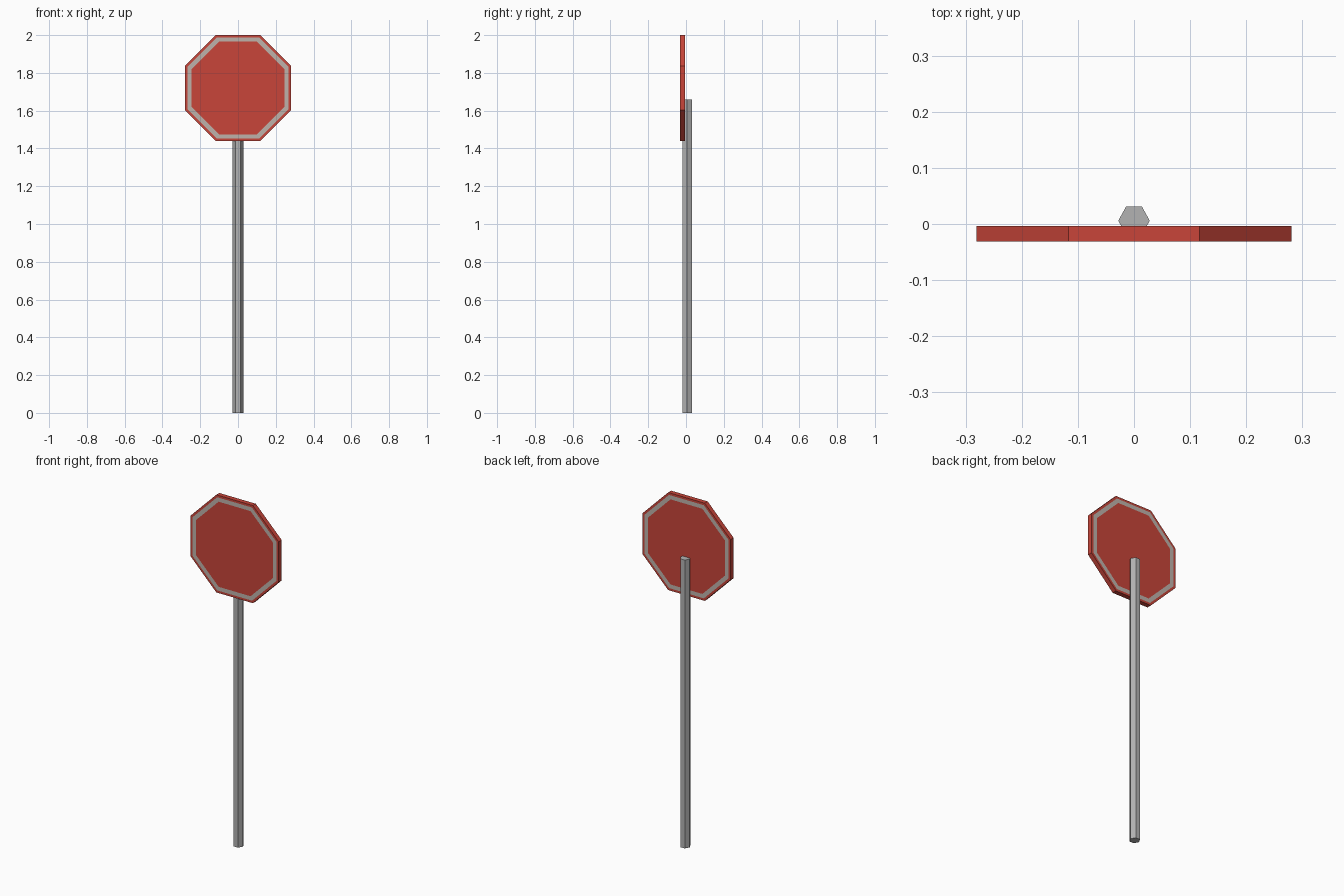
import bpy, bmesh, math
from mathutils import Matrix

if "Cube" in bpy.data.objects:
    bpy.data.objects.remove(bpy.data.objects["Cube"])


def material(name, rgb):
    m = bpy.data.materials.new(name)
    m.diffuse_color = (*rgb, 1)
    m.use_nodes = True
    m.node_tree.nodes["Principled BSDF"].inputs["Base Color"].default_value = m.diffuse_color
    return m


red = material("sign red", (0.58, 0.06, 0.042))
white = material("border grey", (0.52, 0.45, 0.41))
grey = material("post grey", (0.45, 0.45, 0.45))


def prism(name, sides, radius, depth, matrix, mats):
    bm = bmesh.new()
    bmesh.ops.create_cone(bm, cap_ends=True, segments=sides, radius1=radius,
                          radius2=radius, depth=depth, matrix=matrix)
    mesh = bpy.data.meshes.new(name)
    obj = bpy.data.objects.new(name, mesh)
    bpy.context.collection.objects.link(obj)
    for m in mats:
        mesh.materials.append(m)
    return bm, mesh


# Octagonal plate with a pale border inset on both faces
apothem = 0.281
place = (Matrix.Translation((0, -0.0175, 1.72))
         @ Matrix.Rotation(math.radians(90), 4, 'X')
         @ Matrix.Rotation(math.radians(22.5), 4, 'Z'))
bm, mesh = prism("sign_plate", 8, apothem / math.cos(math.pi / 8), 0.027,
                 place, [red, white])
caps = [f for f in bm.faces if len(f.verts) == 8]
for cap in caps:
    bmesh.ops.inset_region(bm, faces=[cap], thickness=0.014)
    ring = bmesh.ops.inset_region(bm, faces=[cap], thickness=0.025)
    for f in ring["faces"]:
        f.material_index = 1
    cap.material_index = 0
bm.to_mesh(mesh)
bm.free()

# Hexagonal post, corners pointing sideways
height = 1.66
place = (Matrix.Translation((0, 0.006, height / 2))
         @ Matrix.Diagonal((1, 1.04, 1, 1))
         @ Matrix.Rotation(math.radians(90), 4, 'Z'))
bm, mesh = prism("post", 6, 0.028, height, place, [grey])
bm.to_mesh(mesh)
bm.free()
